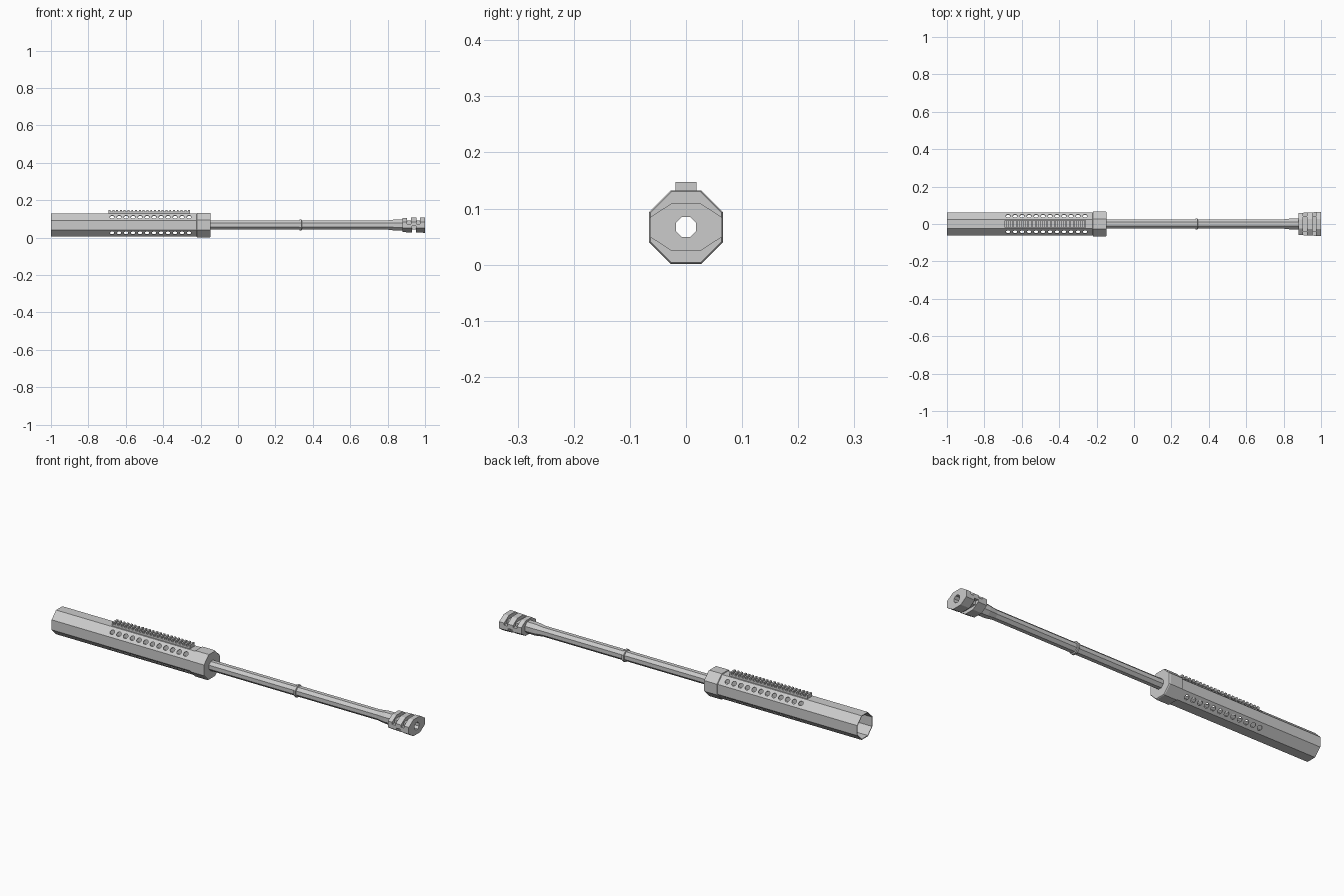
import bpy, bmesh, math
from mathutils import Matrix, Vector

if "Cube" in bpy.data.objects:
    bpy.data.objects.remove(bpy.data.objects["Cube"])

AXIS_Z = 0.067


def make_object(name, bm):
    bmesh.ops.recalc_face_normals(bm, faces=bm.faces)
    mesh = bpy.data.meshes.new(name)
    bm.to_mesh(mesh)
    bm.free()
    obj = bpy.data.objects.new(name, mesh)
    bpy.context.collection.objects.link(obj)
    return obj


def lathe(name, profile, sides=8, squash=1.0, closed=True):
    """Faceted turned part along x; profile = (x, apothem, squash flag)."""
    bm = bmesh.new()
    rings = []
    for x, a, flat in profile:
        r = a / math.cos(math.pi / sides)
        s = squash if flat else 1.0
        rings.append([bm.verts.new((x, r * math.cos(t), AXIS_Z + s * r * math.sin(t)))
                      for t in (2 * math.pi * (i + 0.5) / sides for i in range(sides))])
    pairs = list(zip(rings, rings[1:]))
    if closed:
        pairs.append((rings[-1], rings[0]))
    for a, b in pairs:
        for i in range(sides):
            j = (i + 1) % sides
            bm.faces.new((a[i], a[j], b[j], b[i]))
    return make_object(name, bm)


def add_box(bm, x0, x1, y0, y1, z0, z1):
    size = Vector((x1 - x0, y1 - y0, z1 - z0, 1))
    mid = Vector(((x0 + x1) / 2, (y0 + y1) / 2, (z0 + z1) / 2))
    bmesh.ops.create_cube(bm, size=1, matrix=Matrix.Translation(mid) @ Matrix.Diagonal(size))


def cut(target, cutter_bm):
    """Boolean the cutter out of the target and discard the cutter."""
    cutter = make_object("cutter", cutter_bm)
    cutter.hide_render = True
    mod = target.modifiers.new("cut", 'BOOLEAN')
    mod.operation = 'DIFFERENCE'
    mod.solver = 'EXACT'
    mod.use_self = True
    mod.object = cutter
    bpy.context.view_layer.objects.active = target
    bpy.ops.object.modifier_apply(modifier=mod.name)
    bpy.data.objects.remove(cutter)


# Octagonal sleeve, open at the rear
sleeve = lathe("sleeve", [(-1.0, 0.061, 0), (-0.21, 0.061, 0),
                          (-0.21, 0.057, 0), (-1.0, 0.057, 0)])

# Vent holes along the four diagonal faces
holes = bmesh.new()
for k in range(4):
    turn = Matrix.Rotation(math.radians(45 + 90 * k), 4, 'X')
    for i in range(12):
        place = Matrix.Translation((-0.673 + i * 0.0374, 0, AXIS_Z)) @ turn @ Matrix.Translation((0, 0, 0.06))
        bmesh.ops.create_cone(holes, cap_ends=True, segments=12, radius1=0.012,
                              radius2=0.012, depth=0.03, matrix=place)
cut(sleeve, holes)

# Collar closing the front of the sleeve
lathe("sleeve_collar", [(-0.221, 0.062, 0), (-0.219, 0.0655, 0), (-0.150, 0.0655, 0),
                        (-0.146, 0.063, 0), (-0.146, 0.021, 0)], closed=False)

# Toothed rail on top
rail = bmesh.new()
add_box(rail, -0.692, -0.256, -0.019, 0.019, 0.127, 0.138)
teeth = 22
pitch = 0.436 / (teeth - 0.5)
for i in range(teeth):
    x = -0.692 + i * pitch
    add_box(rail, x, x + pitch * 0.5, -0.019, 0.019, 0.138, 0.147)
make_object("top_rail", rail)

# Hollow tube with a small band and a thicker end
lathe("tube", [(-0.16, 0.0235, 0), (0.328, 0.0235, 0), (0.330, 0.029, 0), (0.340, 0.029, 0),
               (0.342, 0.0235, 0), (0.79, 0.0235, 0), (0.835, 0.029, 0), (0.89, 0.029, 0),
               (0.89, 0.018, 0), (-0.16, 0.018, 0)])

# Flattened end block with bore
end_block = lathe("end_block", [(0.88, 0.059, 1), (1.0, 0.0645, 1), (1.0, 0.018, 0), (0.88, 0.018, 0)],
                  squash=0.645)

# Slots: two from above, one from below, each wrapping down the sides
slots = bmesh.new()
for x0, x1, top in ((0.904, 0.925, True), (0.955, 0.973, True), (0.930, 0.951, False)):
    def span(a, b):
        return (AXIS_Z + a, AXIS_Z + b) if top else (AXIS_Z - b, AXIS_Z - a)
    bm_z = span(0.023, 0.08)
    add_box(slots, x0, x1, -0.1, 0.1, *bm_z)
    for s in (-1, 1):
        y0, y1 = sorted((s * 0.042, s * 0.1))
        add_box(slots, x0, x1, y0, y1, *span(0.006, 0.05))
cut(end_block, slots)
